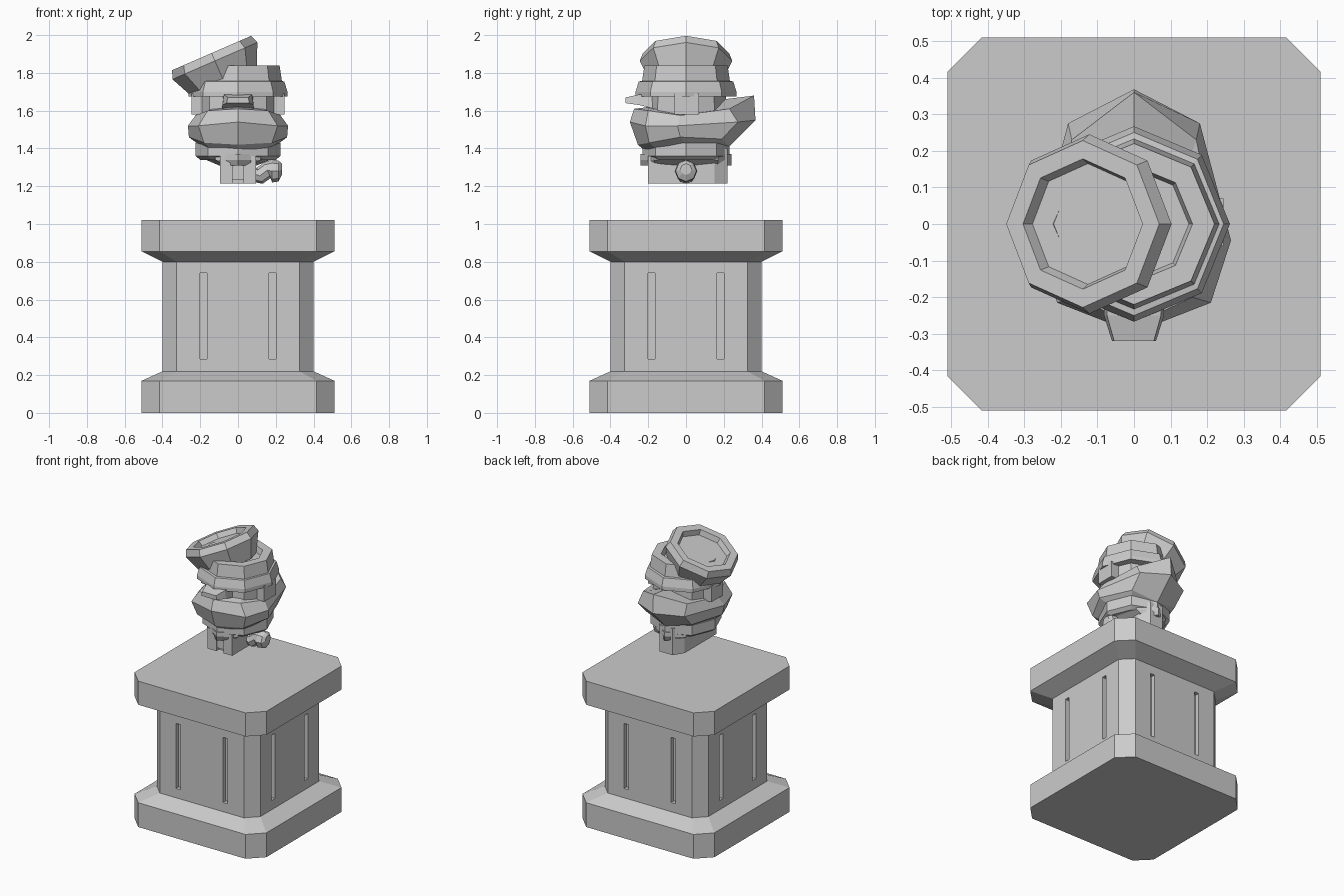
import bpy
from math import sin, cos, pi, radians
from mathutils import Vector, Matrix

if "Cube" in bpy.data.objects:
    bpy.data.objects.remove(bpy.data.objects["Cube"])


def mesh_object(name, verts, faces, matrix=None):
    me = bpy.data.meshes.new(name)
    me.from_pydata([tuple(v) for v in verts], [], faces)
    if matrix:
        me.transform(matrix)
    ob = bpy.data.objects.new(name, me)
    bpy.context.collection.objects.link(ob)
    return ob


def loft(name, rings, closed=False, matrix=None):
    """Skin a list of equal rings; capped at both ends, or closed into a torus."""
    n, m = len(rings[0]), len(rings)
    faces = []
    for i in range(m if closed else m - 1):
        a, b = i * n, (i + 1) % m * n
        for j in range(n):
            k = (j + 1) % n
            faces.append((a + j, a + k, b + k, b + j))
    if not closed:
        faces += [tuple(reversed(range(n))), tuple(range((m - 1) * n, m * n))]
    return mesh_object(name, [v for r in rings for v in r], faces, matrix)


def octagon(rx, ry, z, y0=0):
    return [(rx * cos(i * pi / 4), y0 + ry * sin(i * pi / 4), z) for i in range(8)]


def clipped_square(h, c, z):
    return [(h, -c, z), (h, c, z), (c, h, z), (-c, h, z),
            (-h, c, z), (-h, -c, z), (-c, -h, z), (c, -h, z)]


def box(name, x0, x1, y0, y1, z0, z1):
    ring = [(x0, y0), (x1, y0), (x1, y1), (x0, y1)]
    return loft(name, [[(x, y, z) for x, y in ring] for z in (z0, z1)])


# pedestal with chamfered corners
pedestal = loft("pedestal", [clipped_square(h, c, z) for h, c, z in (
    (.51, .415, 0), (.51, .415, .17), (.40, .325, .22),
    (.40, .325, .80), (.51, .415, .855), (.51, .415, 1.02))])

# two vertical grooves in each face
for side in range(4):
    for x in (-.182, .182):
        cutter = box("groove_cutter", x - .018, x + .018, -.45, -.37, .285, .74)
        cutter.data.transform(Matrix.Rotation(side * pi / 2, 4, 'Z'))
        cutter.hide_render = True
        mod = pedestal.modifiers.new("groove", 'BOOLEAN')
        mod.operation, mod.solver, mod.object = 'DIFFERENCE', 'EXACT', cutter
        bpy.context.view_layer.objects.active = pedestal
        bpy.ops.object.modifier_apply(modifier=mod.name)
        bpy.data.objects.remove(cutter)

# head core and jaw
loft("head", [octagon(.20, .20, 1.38), octagon(.215, .215, 1.5), octagon(.215, .21, 1.70)])
loft("jaw", [octagon(.20, .20, 1.34), octagon(.225, .23, 1.36), octagon(.225, .23, 1.43)])
for s in (-1, 1):
    x0, x1 = sorted((s * .16, s * .245))
    box("ear", x0, x1, -.06, .07, 1.58, 1.69)

# headband and open-topped crown
loft("headband", [octagon(.20, .21, 1.675), octagon(.262, .267, 1.675),
                  octagon(.262, .267, 1.70), octagon(.245, .25, 1.755), octagon(.20, .21, 1.76)])
loft("crown", [octagon(.235, .235, 1.74), octagon(.22, .22, 1.84),
               octagon(.16, .16, 1.84), octagon(.15, .15, 1.80)])

# tilted cap with recessed top
tilt = Matrix.Translation((-.14, 0, 1.905)) @ Matrix.Rotation(radians(-23.5), 4, 'Y')
loft("tilted_cap", [octagon(r, r, z) for r, z in (
    (.185, -.175), (.245, -.045), (.228, 0), (.178, 0), (.165, -.035))], matrix=tilt)

# nose wedge
loft("nose", [[(-w, y, a), (w, y, a), (w * .9, y, b), (-w * .9, y, b)]
              for w, y, a, b in ((.085, -.17, 1.61, 1.69), (.082, -.25, 1.63, 1.685),
                                 (.06, -.32, 1.64, 1.67))])

# scarf: (x, y, z) profiles from front to back, mirrored to the other side
half = [
    [(0, -.19, 1.62), (0, -.275, 1.61), (0, -.297, 1.54), (0, -.255, 1.42), (0, -.19, 1.365)],
    [(.13, -.15, 1.61), (.16, -.20, 1.60), (.21, -.215, 1.52), (.18, -.195, 1.43), (.14, -.14, 1.385)],
    [(.20, -.03, 1.58), (.225, -.03, 1.575), (.265, -.045, 1.52), (.26, -.03, 1.46), (.20, 0, 1.415)],
    [(.14, .14, 1.60), (.17, .23, 1.61), (.18, .275, 1.54), (.175, .19, 1.45), (.14, .14, 1.41)],
    [(0, .20, 1.66), (0, .36, 1.68), (0, .368, 1.55), (0, .23, 1.41), (0, .19, 1.40)],
]
mirrored = [[(-x, y, z) for x, y, z in p] for p in half[3:0:-1]]
loft("scarf", [[Vector(v) for v in reversed(p)] for p in half + mirrored], closed=True)

# neck with two front straps
loft("neck", [[(-.06, -.17, z), (.06, -.17, z), (.095, -.1, z), (.095, .15, z),
               (.05, .22, z), (-.05, .22, z), (-.095, .15, z), (-.095, -.1, z)]
              for z in (1.215, 1.40)])
for s in (-1, 1):
    x0, x1 = sorted((s * .028, s * .095))
    box("neck_strap", x0, x1, -.2, -.08, 1.215, 1.36)
box("neck_clasp", -.05, .05, -.19, -.1, 1.235, 1.35)
loft("collar", [octagon(.10, .24, 1.31), octagon(.17, .24, 1.34), octagon(.17, .24, 1.37)])

# bent side spout
spout = []
for x, z, r, a in ((.07, 1.27, .045, 0), (.115, 1.255, .045, -20), (.155, 1.285, .045, -25),
                   (.18, 1.28, .06, 0), (.215, 1.28, .055, 0), (.232, 1.29, .03, 0)):
    t = Matrix.Translation((x, 0, z)) @ Matrix.Rotation(radians(90 + a), 4, 'Y')
    spout.append([t @ Vector(v) for v in octagon(r, r, 0)])
loft("side_spout", spout)
